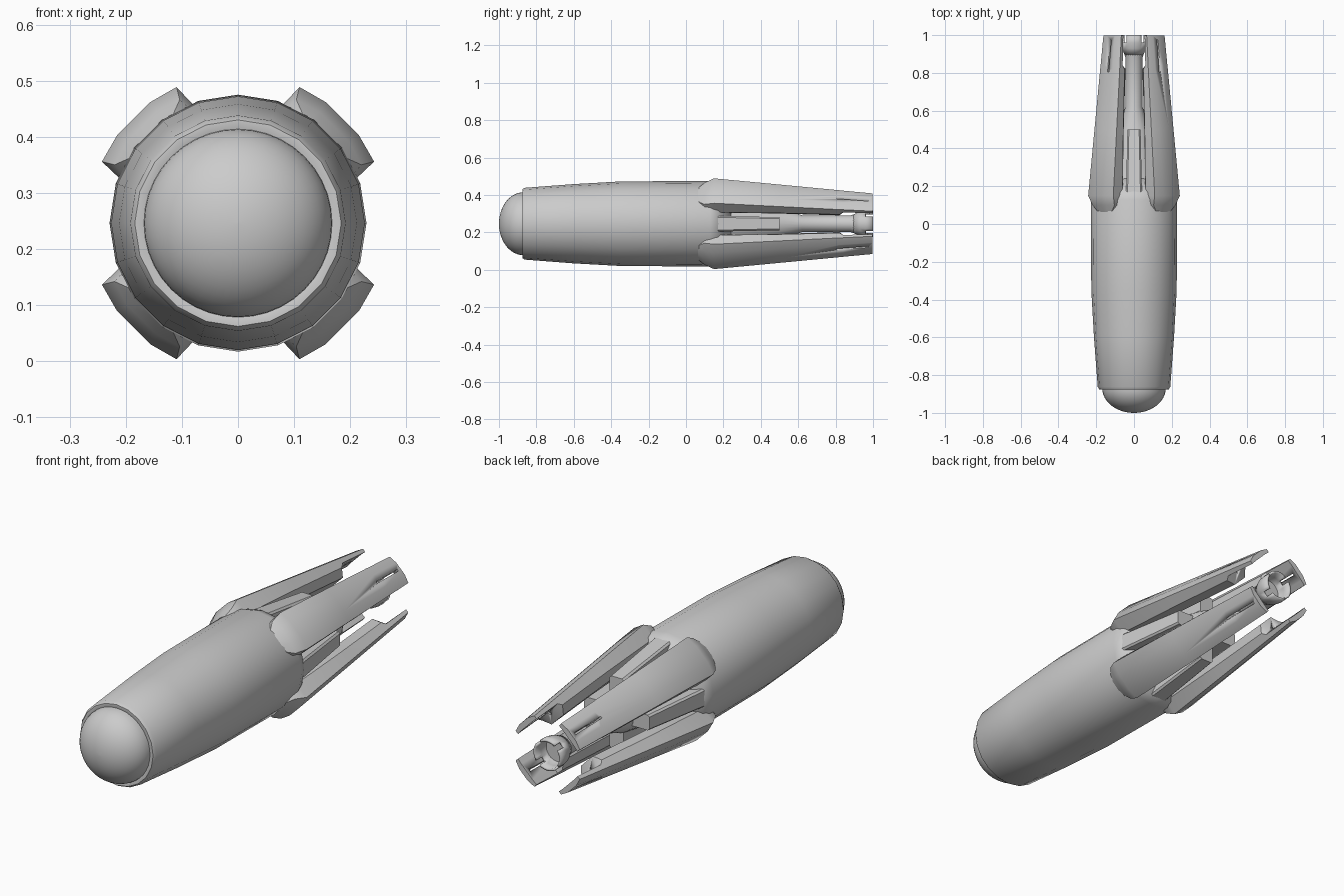
import bpy, bmesh, math
from mathutils import Matrix, Vector

if "Cube" in bpy.data.objects:
    bpy.data.objects.remove(bpy.data.objects["Cube"])

CENTRE = Vector((0, 0, 0.246))

grey = bpy.data.materials.new("light_grey")
grey.use_nodes = True
grey.diffuse_color = (0.6, 0.6, 0.6, 1)
grey.node_tree.nodes["Principled BSDF"].inputs["Base Color"].default_value = (0.6, 0.6, 0.6, 1)


def finish(name, bm, angle=35):
    bmesh.ops.recalc_face_normals(bm, faces=bm.faces)
    mesh = bpy.data.meshes.new(name)
    bm.to_mesh(mesh)
    bm.free()
    obj = bpy.data.objects.new(name, mesh)
    bpy.context.collection.objects.link(obj)
    mesh.materials.append(grey)
    bpy.ops.object.select_all(action='DESELECT')
    obj.select_set(True)
    bpy.context.view_layer.objects.active = obj
    bpy.ops.object.shade_smooth_by_angle(angle=math.radians(angle))
    return obj


def loft(bm, rings, cap=True):
    """Skin a list of closed rings of points; return the faces row by row."""
    rows = [[bm.verts.new(p) for p in ring] for ring in rings]
    n = len(rows[0])
    faces = [[bm.faces.new((a[i], a[(i + 1) % n], b[(i + 1) % n], b[i])) for i in range(n)]
             for a, b in zip(rows, rows[1:])]
    if cap:
        bm.faces.new(rows[0])
        bm.faces.new(rows[-1])
    return faces


def circle(y, r, sides):
    return [CENTRE + Vector((r * math.sin(a), y, r * math.cos(a)))
            for a in (2 * math.pi * i / sides for i in range(sides))]


def lathe(name, profile, sides, angle=35):
    bm = bmesh.new()
    loft(bm, [circle(y, r, sides) for y, r in profile])
    return finish(name, bm, angle)


def around(degrees):
    return Matrix.Translation(CENTRE) @ Matrix.Rotation(math.radians(degrees), 4, 'Y')


# Main casing with a rounded front rim and a tapered shoulder at the back
lathe("casing", [(-0.87, 0.16), (-0.875, 0.17), (-0.875, 0.184), (-0.862, 0.192),
                 (-0.6, 0.212), (-0.35, 0.226), (0.13, 0.229), (0.17, 0.215),
                 (0.2, 0.18), (0.24, 0.13)], 20, 40)

# Domed nose
dome = [(-0.87 - 0.13 * math.sin(a), max(0.168 * math.cos(a), 0.002))
        for a in (math.pi / 2 * i / 12 for i in range(13))]
lathe("nose_dome", dome, 40)

# Narrow tail core
lathe("tail_core", [(0.2, 0.14), (0.3, 0.115), (0.5, 0.085), (0.62, 0.045),
                    (0.88, 0.045), (0.93, 0.06)], 24)

# Hollow nozzle with four notches in its rim
bm = bmesh.new()
rows = loft(bm, [circle(y, r, 32) for y, r in
                 [(0.89, 0.047), (0.93, 0.065), (0.96, 0.07), (1.0, 0.07)]], cap=False)
notches = [f for i, f in enumerate(rows[-1]) if i % 8 in (3, 4)]
bmesh.ops.delete(bm, geom=notches, context='FACES')
nozzle = finish("nozzle", bm)
solid = nozzle.modifiers.new("wall", 'SOLIDIFY')
solid.thickness = 0.01


def fin_ring(y, top, edge, half, low, low_half, keel):
    """Fin section: curved top, straight sides, narrowing keel."""
    right = [(half * 0.45, top), (half, edge), (low_half, low), (low_half * 0.6, keel)]
    return [(x, y, z) for x, z in right] + [(-x, y, z) for x, z in reversed(right)]


# Four long fins, thinning to a slotted plate at the tail
fin_stations = [
    (0.055, 0.222, 0.215, 0.045, 0.19, 0.045, 0.17),
    (0.10, 0.243, 0.229, 0.082, 0.18, 0.085, 0.15),
    (0.15, 0.263, 0.249, 0.094, 0.178, 0.092, 0.14),
    (0.50, 0.226, 0.213, 0.083, 0.160, 0.080, 0.125),
    (0.82, 0.192, 0.180, 0.073, 0.140, 0.070, 0.105),
    (0.84, 0.190, 0.178, 0.072, 0.155, 0.070, 0.152),
    (0.997, 0.173, 0.162, 0.067, 0.146, 0.066, 0.148),
]
for name, turn in (("upper_left", 45), ("lower_left", 135),
                   ("lower_right", 225), ("upper_right", 315)):
    bm = bmesh.new()
    loft(bm, [fin_ring(*s) for s in fin_stations])
    bm.transform(around(turn))
    fin = finish(name + "_fin", bm, 30)

    # Narrow slot along the middle of the tail plate
    bm = bmesh.new()
    bmesh.ops.create_cube(bm, size=1, matrix=around(turn) @ Matrix.Translation((0, 0.89, 0.2))
                          @ Matrix.Diagonal((0.009, 0.17, 0.12, 1)))
    cutter = finish("slot_cutter", bm)
    cutter.hide_render = True
    cut = fin.modifiers.new("slot", 'BOOLEAN')
    cut.operation = 'DIFFERENCE'
    cut.solver = 'EXACT'
    cut.object = cutter
    bpy.context.view_layer.objects.active = fin
    bpy.ops.object.modifier_apply(modifier=cut.name)
    bpy.data.objects.remove(cutter)

# Four short blocks between the fins
for name, turn in (("top", 0), ("left", 90), ("bottom", 180), ("right", 270)):
    bm = bmesh.new()
    rings = []
    for y, half, top in ((0.17, 0.042, 0.212), (0.5, 0.035, 0.165)):
        rings.append([(half, y, 0.06), (half, y, top - 0.008), (half - 0.008, y, top),
                      (8e-3 - half, y, top), (-half, y, top - 0.008), (-half, y, 0.06)])
    loft(bm, rings)
    bm.transform(around(turn))
    finish(name + "_block", bm)
